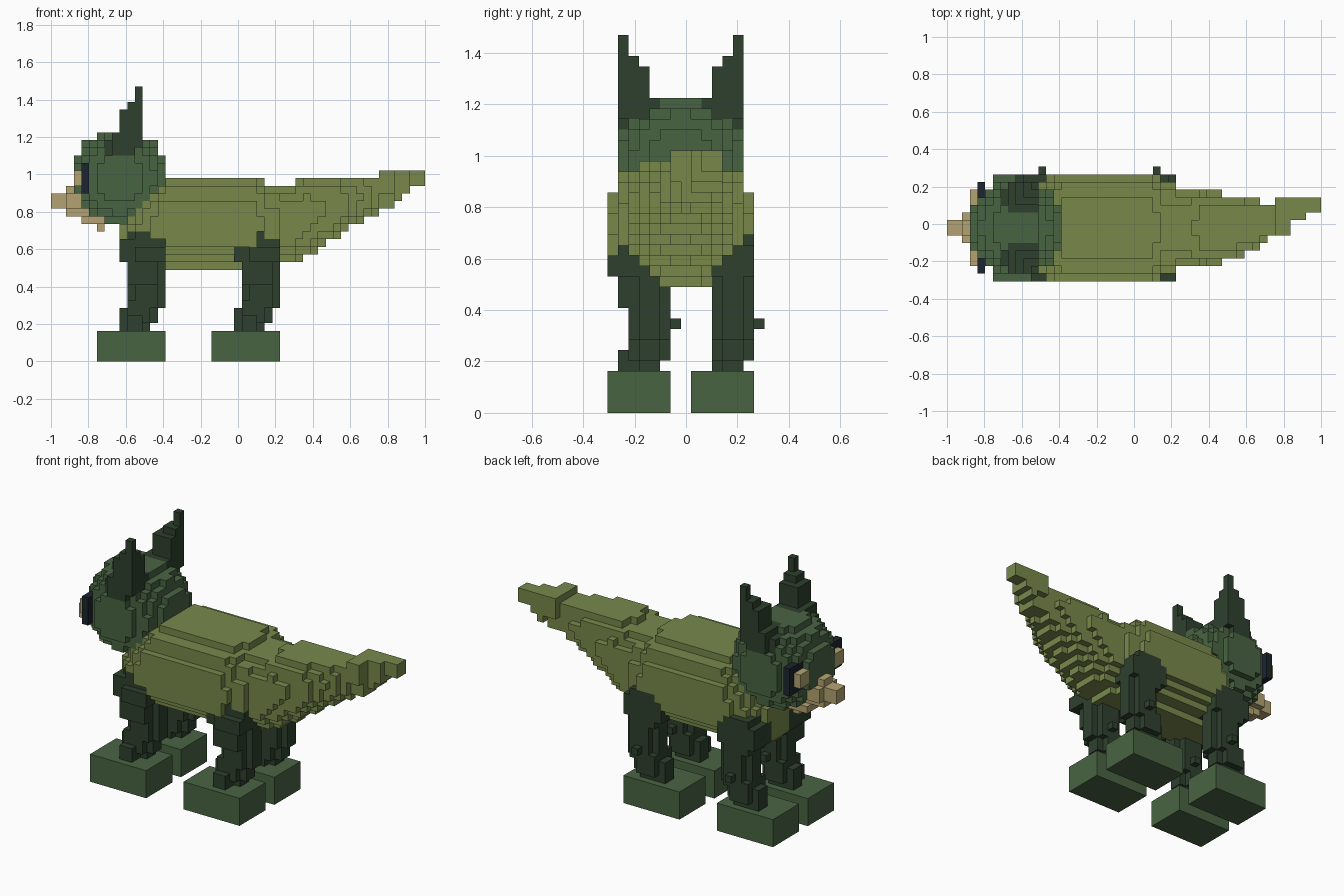
import bpy, bmesh
from mathutils import Vector

if "Cube" in bpy.data.objects:
    bpy.data.objects.remove(bpy.data.objects["Cube"], do_unlink=True)

S = 2 / 49                                # size of one block
ORIGIN = Vector((-1, -7.5 * S, 0))
MID = 7                                   # mirror plane, in blocks along y


def material(name, rgb):
    lin = [((c / 255 + 0.055) / 1.055) ** 2.4 for c in rgb] + [1]
    m = bpy.data.materials.new(name)
    m.use_nodes = True
    m.diffuse_color = lin
    m.node_tree.nodes["Principled BSDF"].inputs["Base Color"].default_value = lin
    return m


GREEN = material("leaf green", (73, 100, 66))
OLIVE = material("olive", (120, 137, 75))
DARK = material("dark green", (46, 64, 45))
BEIGE = material("beige", (180, 164, 114))
NAVY = material("navy", (29, 37, 46))


def boxes(*specs, di=0, dj=0):
    """Blocks filling boxes given as (i0, i1, j0, j1, k0, k1)."""
    return {(i + di, j + dj, k) for a, b, c, d, e, f in specs
            for i in range(a, b) for j in range(c, d) for k in range(e, f)}


def mirrored(cells):
    return {(i, 2 * MID - 1 - j, k) for i, j, k in cells}


def ball(ci, cj, ck, r):
    n = range(-8, 8)
    return {(ci + a, cj + b, ck + c) for a in n for b in n for c in n
            if (a + .5) ** 2 + (b + .5) ** 2 + (c + .5) ** 2 <= r * r}


def loft(stations):
    """Rounded cross-sections along x: (i, y low, y high, z low, z high)."""
    cells = set()
    for p, q in zip(stations, stations[1:]):
        for i in range(p[0], q[0]):
            t = (i + .5 - p[0]) / (q[0] - p[0])
            y0, y1, z0, z1 = [a + (b - a) * t for a, b in zip(p[1:], q[1:])]
            for j in range(15):
                for k in range(36):
                    u = abs(j + .5 - (y0 + y1) / 2) / ((y1 - y0) / 2)
                    v = (k + .5 - (z0 + z1) / 2) / ((z1 - z0) / 2)
                    e = 2.6 if v > 0 else 2.1
                    if u ** e + abs(v) ** e <= 1.03:
                        cells.add((i, j, k))
    return cells


parts = []                                # earlier parts win shared blocks

# Face
parts.append(("snout", BEIGE, boxes(
    (0, 4, 6, 8, 20, 22), (2, 5, 5, 9, 20, 22), (2, 5, 6, 8, 22, 23),
    (2, 6, 6, 8, 19, 20), (4, 8, 5, 9, 18, 19), (6, 7, 6, 8, 17, 18))))
glint = boxes((3, 4, 2, 4, 23, 25))
eye = boxes((4, 5, 1, 5, 22, 26))
ear = boxes((11, 12, 1, 2, 33, 36), (10, 12, 1, 3, 32, 34),
            (9, 12, 1, 4, 31, 33), (9, 12, 1, 4, 30, 31),
            (8, 12, 1, 5, 28, 30), (7, 11, 2, 6, 27, 29), (8, 11, 1, 5, 27, 29))
for side, fn in (("right", set), ("left", mirrored)):
    parts += [(f"{side}_eye_glint", BEIGE, fn(glint)),
              (f"{side}_eye", NAVY, fn(eye)),
              (f"{side}_ear", DARK, fn(ear))]
parts.append(("head", GREEN, ball(9, MID, 24, 6.45)))

# Paws and legs
leg = [(9, 13, 3, 5, 4, 6), (10, 12, 2, 5, 4, 6),         # ankle
       (9, 14, 3, 5, 5, 7), (10, 13, 2, 6, 5, 8),         # shin
       (10, 15, 3, 5, 7, 13), (11, 14, 2, 6, 7, 13),      # calf
       (9, 15, 2, 6, 13, 16), (10, 14, 2, 6, 12, 17),     # thigh
       (12, 13, 6, 7, 8, 9)]                              # spur
hip = [(9, 15, 1, 3, 13, 16), (11, 15, 0, 3, 13, 15),
       (10, 14, 1, 3, 10, 14), (11, 13, 1, 3, 16, 17), (10, 12, 1, 2, 4, 6)]
for end, di in (("front", 0), ("rear", 15)):
    for side, dj in (("right", 0), ("left", 8)):
        parts.append((f"{end}_{side}_paw", GREEN,
                      boxes((6, 15, 0, 6, 0, 4), di=di, dj=dj)))
        shape = leg + hip if side == "right" else leg
        parts.append((f"{end}_{side}_leg", DARK, boxes(*shape, di=di, dj=dj)))

# Body tapering into a raised tail that bends to the left
parts.append(("body_and_tail", OLIVE, loft([
    (9, 3.5, 10.5, 13, 19), (12, 1, 13, 12, 22), (15, 0, 14, 12, 24),
    (27, 0, 14, 12, 24), (28, 1, 13, 12, 23), (32, 2, 12, 13, 23),
    (33, 2, 12, 13.6, 24), (38, 3, 11, 16.7, 24), (43, 6, 10, 19.8, 24)]
    ) | boxes((43, 45, 6, 11, 22, 25), (43, 45, 7, 10, 20, 22),
              (45, 46, 8, 11, 21, 25), (46, 47, 8, 11, 22, 25),
              (47, 49, 9, 11, 23, 25))))

# Face corners of a block for each direction, wound outward
SIDES = {(1, 0, 0): ((1, 0, 0), (1, 1, 0), (1, 1, 1), (1, 0, 1)),
         (-1, 0, 0): ((0, 0, 0), (0, 0, 1), (0, 1, 1), (0, 1, 0)),
         (0, 1, 0): ((0, 1, 0), (0, 1, 1), (1, 1, 1), (1, 1, 0)),
         (0, -1, 0): ((0, 0, 0), (1, 0, 0), (1, 0, 1), (0, 0, 1)),
         (0, 0, 1): ((0, 0, 1), (1, 0, 1), (1, 1, 1), (0, 1, 1)),
         (0, 0, -1): ((0, 0, 0), (0, 1, 0), (1, 1, 0), (1, 0, 0))}

solid = set().union(*(cells for _, _, cells in parts))
used = set()
for name, mat, cells in parts:
    cells = cells - used
    used |= cells
    bm, verts = bmesh.new(), {}
    # Only the exposed faces of the blocks
    for c in sorted(cells):
        for d, corners in SIDES.items():
            if tuple(a + b for a, b in zip(c, d)) in solid:
                continue
            loop = []
            for o in corners:
                p = tuple(a + b for a, b in zip(c, o))
                if p not in verts:
                    verts[p] = bm.verts.new(ORIGIN + Vector(p) * S)
                loop.append(verts[p])
            bm.faces.new(loop)
    # Merge neighbouring flat faces
    bmesh.ops.dissolve_limit(bm, angle_limit=0.01, verts=bm.verts[:], edges=bm.edges[:])
    mesh = bpy.data.meshes.new(name)
    bm.to_mesh(mesh)
    bm.free()
    mesh.materials.append(mat)
    bpy.context.collection.objects.link(bpy.data.objects.new(name, mesh))
